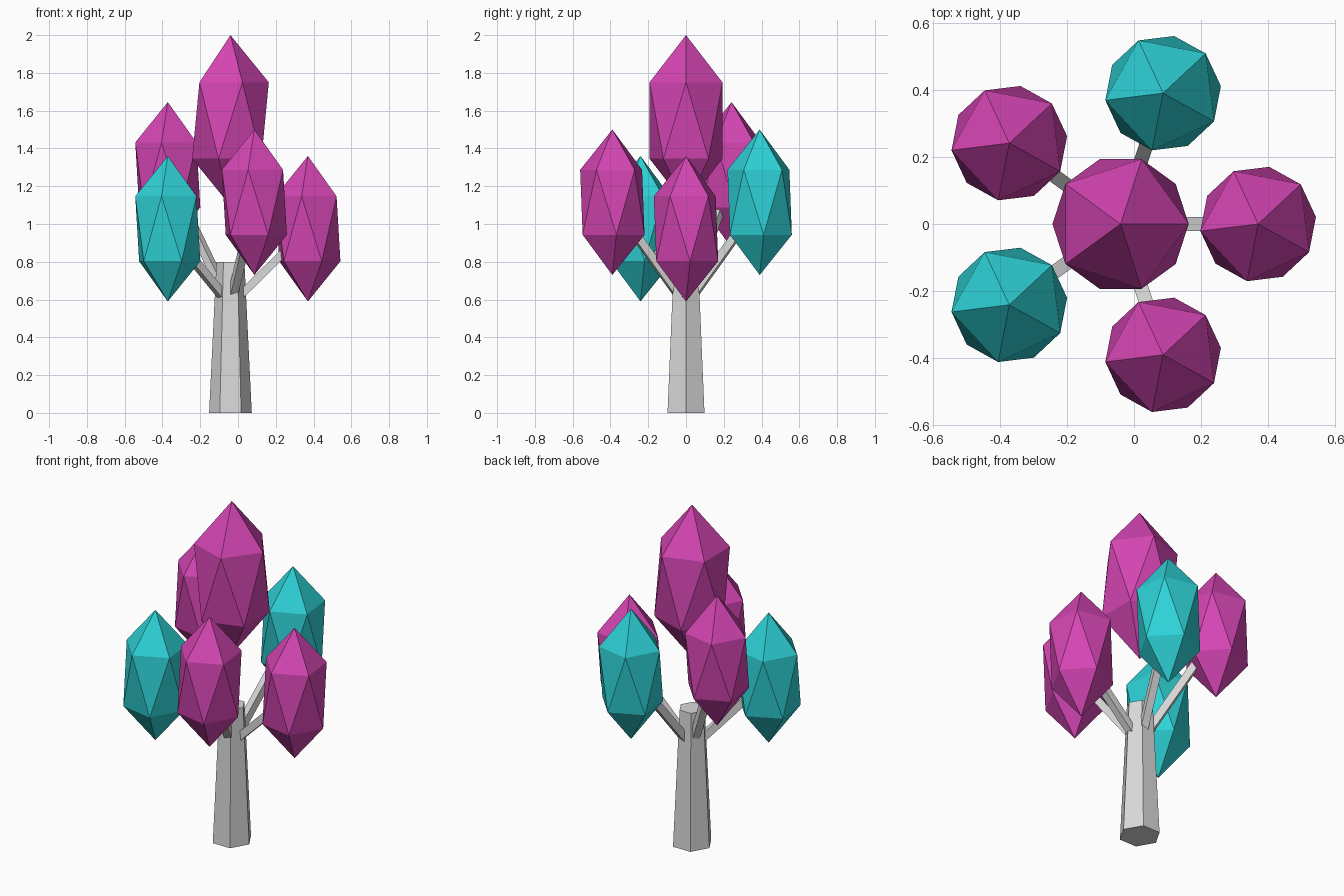
import bpy
import math
from mathutils import Vector

if "Cube" in bpy.data.objects:
    bpy.data.objects.remove(bpy.data.objects["Cube"], do_unlink=True)


def make_material(name, colour):
    mat = bpy.data.materials.new(name)
    mat.use_nodes = True
    mat.diffuse_color = (*colour, 1)
    mat.node_tree.nodes["Principled BSDF"].inputs["Base Color"].default_value = (*colour, 1)
    return mat


bark = make_material("pale grey bark", (0.70, 0.70, 0.70))
pink = make_material("magenta leaves", (0.66, 0.06, 0.45))
teal = make_material("teal leaves", (0.027, 0.64, 0.67))

AXIS_X = -0.04  # trunk axis


def finish(name, mat):
    obj = bpy.context.object
    obj.name = name
    obj.data.materials.append(mat)
    return obj


def foliage(name, centre, radius, half_height, turn, mat):
    """Stretched icosahedron leaf cluster."""
    bpy.ops.mesh.primitive_ico_sphere_add(subdivisions=1, radius=1, location=centre,
                                          rotation=(0, 0, turn))
    finish(name, mat).scale = (radius, radius, half_height)


def branch(name, start, end, width):
    """Square bar between two points, sides kept upright."""
    bpy.ops.mesh.primitive_cube_add(size=1, location=(start + end) / 2)
    obj = finish(name, bark)
    along = end - start
    heading = math.atan2(along.y, along.x)
    pitch = math.atan2(along.z, math.hypot(along.x, along.y))
    obj.rotation_euler = (0, -pitch, heading)
    obj.scale = (along.length, width, width)


# Tapered six-sided trunk with corners along x
bpy.ops.mesh.primitive_cone_add(vertices=6, radius1=0.113, radius2=0.074, depth=0.8,
                                location=(AXIS_X, 0, 0.4), rotation=(0, 0, math.pi / 6))
finish("trunk", bark)

# Large top crown
foliage("top_crown", (AXIS_X, 0, 1.548), 0.227, 0.452, 0, pink)

# Five side crowns spaced evenly round the trunk, each on its branch
side_crowns = [
    ("left", 0.975, pink),
    ("back_left", 1.115, teal),
    ("back_right", 1.26, pink),
    ("front_right", 0.975, teal),
    ("front_left", 1.115, pink),
]
fork = Vector((AXIS_X, 0, 0.57))
for i, (side, height, mat) in enumerate(side_crowns):
    angle = i * math.tau / 5
    centre = Vector((AXIS_X + 0.41 * math.cos(angle), 0.41 * math.sin(angle), height))
    foliage(side + "_crown", centre, 0.194, 0.385, math.radians(43), mat)
    branch(side + "_branch", fork, fork.lerp(centre, 0.9), 0.042)
